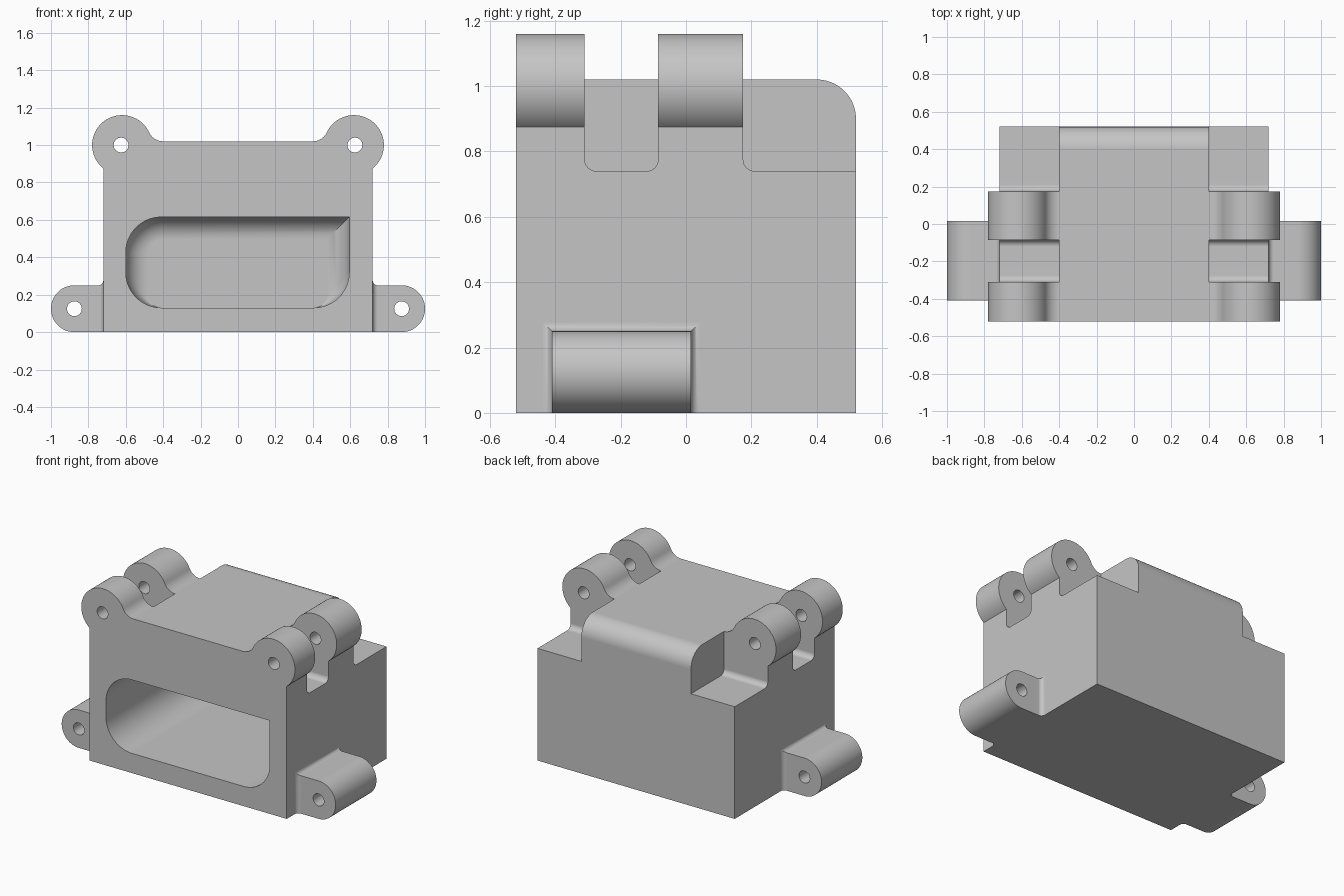
import bpy, bmesh
from math import sin, cos, pi, radians, hypot, atan2

cube = bpy.data.objects.get("Cube")
if cube:
    bpy.data.objects.remove(cube, do_unlink=True)

grey = bpy.data.materials.new("plain grey")
grey.use_nodes = True
grey.diffuse_color = (0.56, 0.56, 0.56, 1)
grey.node_tree.nodes["Principled BSDF"].inputs["Base Color"].default_value = grey.diffuse_color


def loft(name, sections):
    """Closed solid through matching rings of points."""
    bm = bmesh.new()
    rings = [[bm.verts.new(p) for p in s] for s in sections]
    n = len(rings[0])
    for a, b in zip(rings, rings[1:]):
        for i in range(n):
            j = (i + 1) % n
            bm.faces.new((a[i], a[j], b[j], b[i]))
    bm.faces.new(rings[0][::-1])
    bm.faces.new(rings[-1])
    bmesh.ops.remove_doubles(bm, verts=bm.verts, dist=1e-5)
    bmesh.ops.recalc_face_normals(bm, faces=bm.faces)
    mesh = bpy.data.meshes.new(name)
    bm.to_mesh(mesh)
    bm.free()
    mesh.materials.append(grey)
    obj = bpy.data.objects.new(name, mesh)
    bpy.context.collection.objects.link(obj)
    return obj


def along_y(name, profile, y0, y1):
    return loft(name, [[(x, y, z) for x, z in profile] for y in (y0, y1)])


def along_x(name, profile, x0, x1):
    return loft(name, [[(x, y, z) for y, z in profile] for x in (x0, x1)])


def arc(cx, cz, r, a0, a1, n=16):
    angles = [radians(a0 + (a1 - a0) * i / n) for i in range(n + 1)]
    return [(cx + r * cos(a), cz + r * sin(a)) for a in angles]


def cut(obj, cutter):
    mod = obj.modifiers.new("cut", "BOOLEAN")
    mod.operation = "DIFFERENCE"
    mod.solver = "EXACT"
    mod.object = cutter
    bpy.ops.object.select_all(action="DESELECT")
    bpy.context.view_layer.objects.active = obj
    obj.select_set(True)
    bpy.ops.object.modifier_apply(modifier=mod.name)
    bpy.data.objects.remove(cutter, do_unlink=True)


def finish(obj):
    bpy.ops.object.select_all(action="DESELECT")
    bpy.context.view_layer.objects.active = obj
    obj.select_set(True)
    bpy.ops.object.shade_smooth_by_angle(angle=radians(30))
    mod = obj.modifiers.new("even shading", "WEIGHTED_NORMAL")
    mod.keep_sharp = True


# Housing: front outline with both hinge ears, run the full depth
W, FRONT, BACK, TOP, STEP, INNER = 0.72, -0.52, 0.52, 1.02, 0.74, 0.40
EAR_X, EAR_Z, EAR_R, FILLET = 0.62, 1.0, 0.16, 0.083
lean = atan2(TOP + FILLET - EAR_Z, EAR_X - INNER) * 180 / pi
drop = -atan2((EAR_R ** 2 - (W - EAR_X) ** 2) ** 0.5, W - EAR_X) * 180 / pi
half = [(W, 0)] + arc(EAR_X, EAR_Z, EAR_R, drop, 180 - lean, 40)
half += arc(INNER, TOP + FILLET, FILLET, -lean, -90, 10)
outline = half + [(-x, z) for x, z in reversed(half)]
housing = along_y("housing", outline, FRONT, BACK)

# Gaps between and behind the ears, with rounded floors
R = 0.035
gap = [(-0.31, 1.3)] + arc(-0.31 + R, STEP + R, R, 180, 270, 8)
gap += arc(-0.085 - R, STEP + R, R, 270, 360, 8) + [(-0.085, 1.3)]
rear = [(0.175, 1.3)] + arc(0.175 + R, STEP + R, R, 180, 270, 8)
rear += [(0.7, STEP), (0.7, 1.3)]
for side in (-1, 1):
    for profile in (gap, rear):
        cut(housing, along_x("gap_cutter", profile, side * INNER, side * 0.9))
    hole = arc(side * 0.625, EAR_Z, 0.04, 0, 337.5, 15)
    cut(housing, along_y("pin_cutter", hole, -0.6, 0.3))

# Rounded top edge at the back
edge = arc(0.40, 0.90, 0.12, 90, 0, 20) + [(0.7, 0.9), (0.7, 1.2), (0.4, 1.2)]
cut(housing, along_x("edge_cutter", edge, -0.6, 0.6))


# Front pocket: one square corner, flat floor, rounded towards its end
def pocket_ring(y, inset):
    x0, x1, z0, z1, r = -0.6 + inset, 0.595 - inset, 0.13, 0.615 - inset, 0.19 - inset
    ring = [(x1, z1)] + arc(x0 + r, z1 - r, r, 90, 180)
    ring += arc(x0 + r, z0 + r, r, 180, 270) + arc(x1 - r, z0 + r, r, 270, 360)
    return [(x, y, z) for x, z in ring]


END, ROUND = 0.40, 0.12
rings = [pocket_ring(FRONT - 0.1, 0)]
for i in range(11):
    t = i / 10 * pi / 2
    rings.append(pocket_ring(END - ROUND + ROUND * sin(t), ROUND * (1 - cos(t))))
cut(housing, loft("pocket_cutter", rings))
finish(housing)


# Mounting lugs: flared at the wall, round at the tip
def lug_ring(side, x, flare, low, high):
    y0, y1 = -0.41 - flare, 0.015 + flare
    return [(side * x, y, z) for y, z in ((y0, low), (y1, low), (y1, high), (y0, high))]


LUG_X, LUG_R, FLARE = 0.875, 0.125, 0.027
for side, name in ((1, "left_lug"), (-1, "right_lug")):
    rings = []
    for i in range(9):
        t = (1 - i / 8) * pi / 2
        e = FLARE * (1 - cos(t))
        rings.append(lug_ring(side, W + FLARE * (1 - sin(t)), e, 0, 2 * LUG_R + e))
    for i in range(25):
        t = i / 24 * pi / 2
        h = LUG_R * cos(t)
        rings.append(lug_ring(side, LUG_X + LUG_R * sin(t), 0, LUG_R - h, LUG_R + h))
    lug = loft(name, rings)
    hole = arc(side * LUG_X, LUG_R, 0.04, 0, 337.5, 15)
    cut(lug, along_y("screw_cutter", hole, -0.6, 0.2))
    finish(lug)
